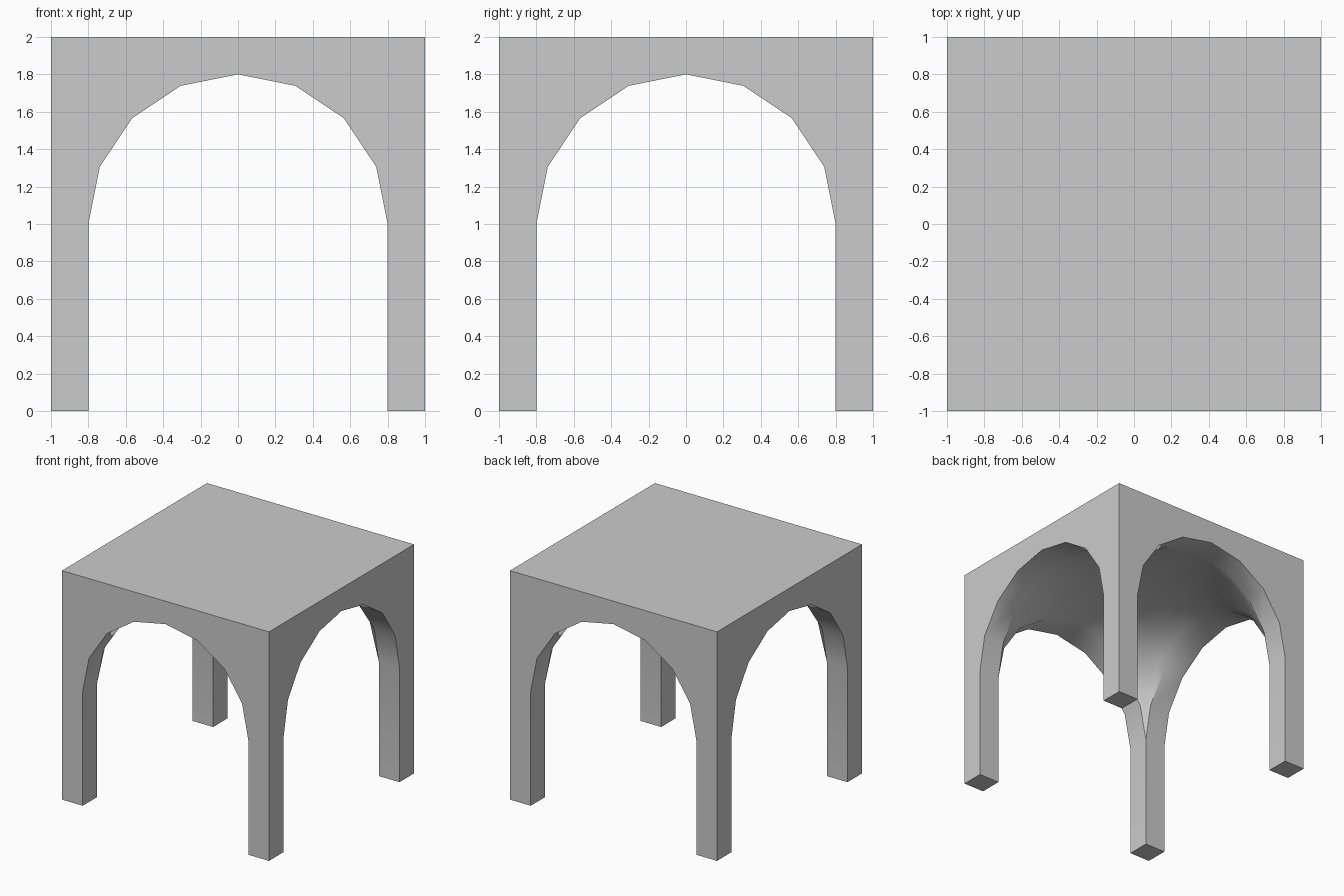
import bpy, bmesh, math
from mathutils import Matrix, Vector

if "Cube" in bpy.data.objects:
    bpy.data.objects.remove(bpy.data.objects["Cube"])

R, SPRING, TOP, N = 0.8, 1.0, 2.0, 8   # arch radius, spring height, top, arch segments
FLATTEN = 0.88                         # how far the vault crown is flattened

# Arch profile: eight-sided half circle, with the pillar feet at both ends
arch = [(-R * math.cos(math.pi * i / N), SPRING + R * math.sin(math.pi * i / N))
        for i in range(N + 1)]
opening = [(-R, 0.0)] + arch + [(R, 0.0)]

bm = bmesh.new()


def face(points):
    return bm.faces.new([bm.verts.new(p) for p in points])


# One side, repeated four times around the centre
for k in range(4):
    rot = Matrix.Rotation(k * math.pi / 2, 3, 'Z')

    def add(points):
        face([rot @ Vector(p) for p in points])

    # outer wall with arched opening
    outline = [(-1, 0)] + opening + [(1, 0), (1, TOP), (-1, TOP)]
    add([(x, -1, z) for x, z in outline])
    # underside of the arch and inner pillar sides
    for (x0, z0), (x1, z1) in zip(opening, opening[1:]):
        add([(x0, -1, z0), (x1, -1, z1), (x1, -R, z1), (x0, -R, z0)])
    # pillar foot
    add([(R, -1, 0), (1, -1, 0), (1, -R, 0), (R, -R, 0)])

# Flat roof
face([(-1, -1, TOP), (1, -1, TOP), (1, 1, TOP), (-1, 1, TOP)])


# Shallow dome spanning the four arches
def vault(x, y):
    a, b = R * R - x * x, R * R - y * y
    return (x, y, SPRING + math.sqrt(max(0.0, a + b - FLATTEN * a * b / (R * R))))


xs = [x for x, z in arch]
for x0, x1 in zip(xs, xs[1:]):
    for y0, y1 in zip(xs, xs[1:]):
        face([vault(x0, y0), vault(x1, y0), vault(x1, y1), vault(x0, y1)])

bmesh.ops.remove_doubles(bm, verts=bm.verts, dist=1e-4)
bmesh.ops.recalc_face_normals(bm, faces=bm.faces)
mesh = bpy.data.meshes.new("vaulted_canopy")
bm.to_mesh(mesh)
bm.free()
canopy = bpy.data.objects.new("vaulted_canopy", mesh)
bpy.context.collection.objects.link(canopy)

# Smooth vault, sharp corners
bpy.context.view_layer.objects.active = canopy
canopy.select_set(True)
bpy.ops.object.shade_smooth_by_angle(angle=math.radians(30))
